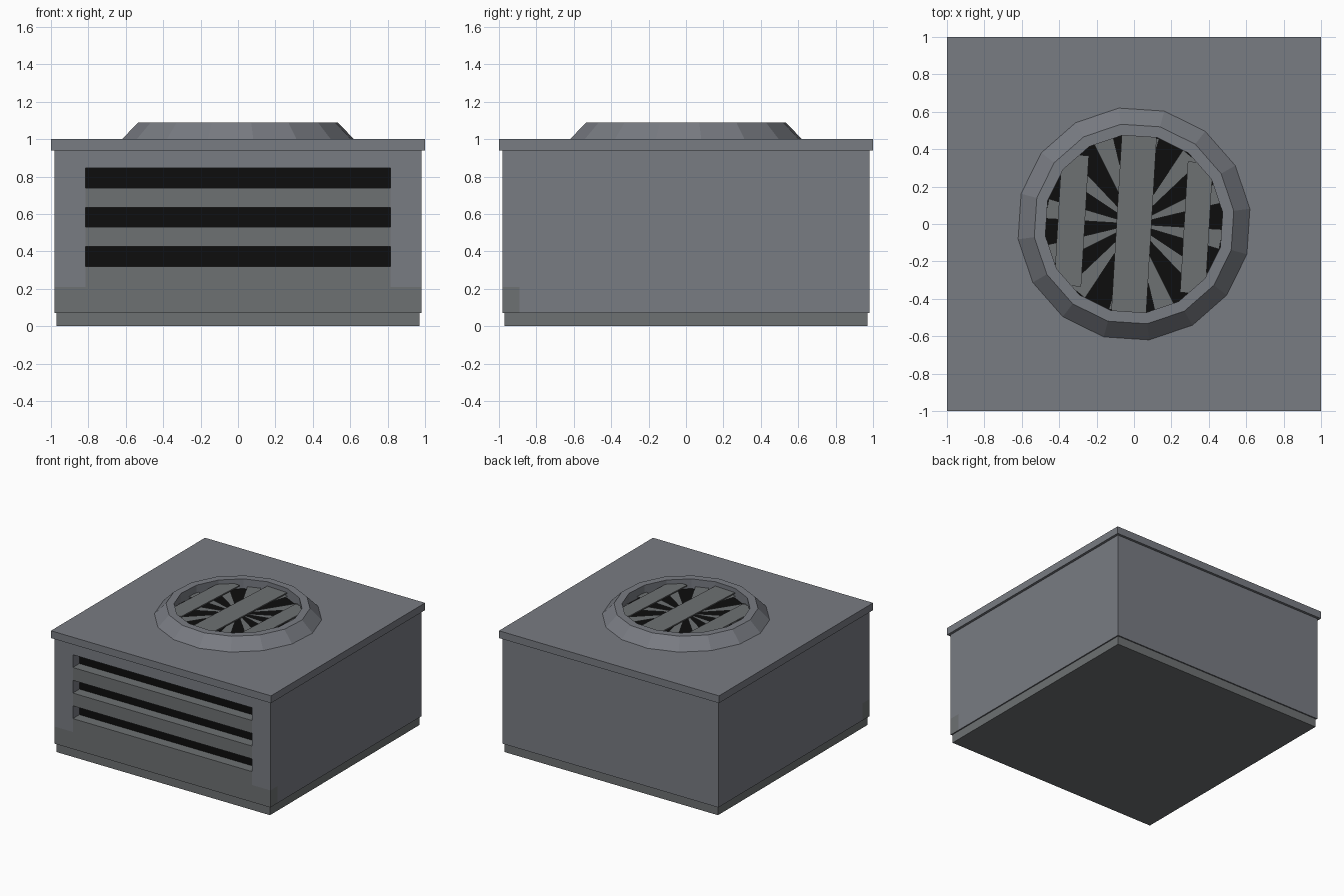
import bpy, bmesh
from math import sin, cos, pi, radians, sqrt

if "Cube" in bpy.data.objects:
    bpy.data.objects.remove(bpy.data.objects["Cube"])


def material(name, rgb):
    m = bpy.data.materials.new(name)
    m.diffuse_color = (*rgb, 1)
    m.use_nodes = True
    m.node_tree.nodes["Principled BSDF"].inputs["Base Color"].default_value = m.diffuse_color
    return m


PAINT = material("painted_metal", (0.19, 0.20, 0.225))
BARE = material("bare_metal", (0.155, 0.165, 0.17))
DARK = material("dark_interior", (0.004, 0.004, 0.004))


def mesh_object(name, bm, mat):
    bmesh.ops.recalc_face_normals(bm, faces=bm.faces)
    me = bpy.data.meshes.new(name)
    bm.to_mesh(me)
    bm.free()
    me.materials.append(mat)
    ob = bpy.data.objects.new(name, me)
    bpy.context.collection.objects.link(ob)
    return ob


def box(name, x, y, z, mat):
    bm = bmesh.new()
    bmesh.ops.create_cube(bm, size=1)
    for v in bm.verts:
        for i, (a, b) in enumerate((x, y, z)):
            v.co[i] = a if v.co[i] < 0 else b
    return mesh_object(name, bm, mat)


def lathe(name, profile, sides, offset, mat):
    """Revolve a closed (radius, z) profile around z."""
    bm = bmesh.new()
    rings = [[bm.verts.new((r * cos(offset + 2 * pi * k / sides),
                            r * sin(offset + 2 * pi * k / sides), z))
              for r, z in profile] for k in range(sides)]
    n = len(profile)
    for k in range(sides):
        a, b = rings[k], rings[(k + 1) % sides]
        for j in range(n):
            i = (j + 1) % n
            bm.faces.new((a[j], b[j], b[i], a[i]))
    return mesh_object(name, bm, mat)


# Plinth, casing core and lid
box("plinth", (-.97, .97), (-.97, .97), (0, .07), BARE)
box("casing", (-.98, .98), (-.89, .98), (.07, .94), PAINT)
box("lid", (-1, 1), (-1, 1), (.94, 1), PAINT)

# Louvred front: sill, posts, header and slats in front of a dark panel
front = (-.98, -.89)
box("front_sill", (-.98, .98), front, (.07, .21), BARE)
for side, x in (("left", (-.98, -.815)), ("right", (.815, .98))):
    box("front_post_" + side, x, front, (.21, .94), PAINT)
box("front_header", (-.815, .815), front, (.845, .94), PAINT)
for i, z in enumerate(((.21, .32), (.425, .53), (.635, .74))):
    box(f"front_slat_{i}", (-.815, .815), front, z, BARE)
box("vent_backing", (-.815, .815), (-.895, -.88), (.3, .86), DARK)

# Fan collar
OFFSET = radians(7.5)
lathe("fan_collar", [(.625, 1), (.538, 1.09), (.478, 1.09), (.478, 1)],
      16, OFFSET, PAINT)

# Dark disc under the fan
bm = bmesh.new()
bm.faces.new([bm.verts.new((.48 * cos(OFFSET + k * pi / 8),
                            .48 * sin(OFFSET + k * pi / 8), 1.01))
              for k in range(16)])
for f in bm.faces:
    f.normal_update()
mesh_object("fan_well", bm, DARK)

# Radial fan blades
bm = bmesh.new()
for k in range(12):
    mid, half = radians(20 + 30 * k), radians(6.5)
    bm.faces.new([bm.verts.new((r * cos(a), r * sin(a), 1.03)) for r, a in
                  ((.03, mid - half), (.475, mid - half),
                   (.475, mid + half), (.03, mid + half))])
mesh_object("fan_blades", bm, BARE)

# Grille bars across the collar
for i, (x, w) in enumerate(((-.335, .145), (0, .187), (.335, .135))):
    h = sqrt(.485 ** 2 - x ** 2)
    bar = box(f"grille_bar_{i}", (x - w / 2, x + w / 2), (-h, h),
              (1.045, 1.055), BARE)
    bar.rotation_euler.z = radians(-3.4)
